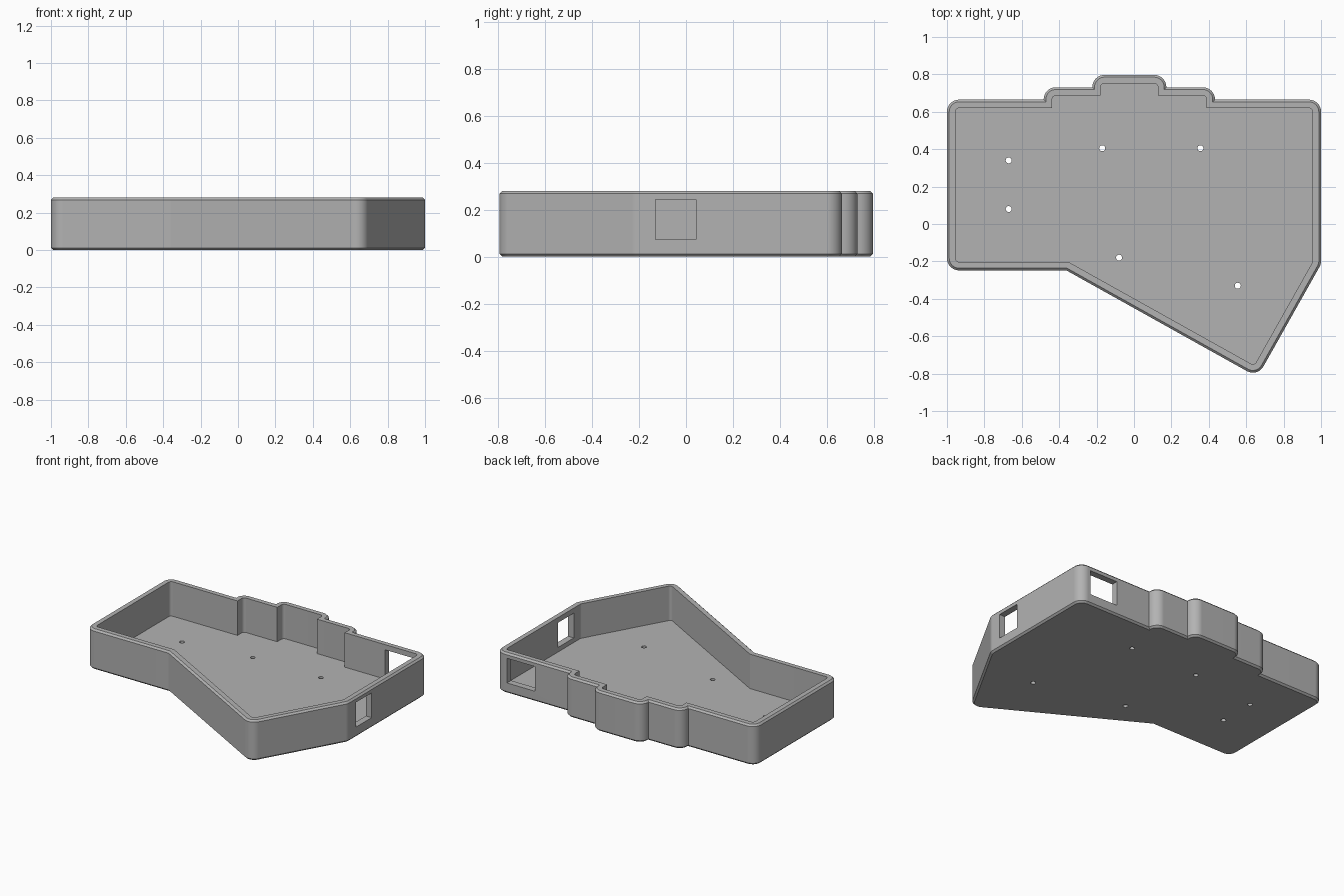
import bpy, bmesh, math
from mathutils import Vector

if "Cube" in bpy.data.objects:
    bpy.data.objects.remove(bpy.data.objects["Cube"], do_unlink=True)

WALL, CHAMFER, HEIGHT, FLOOR, RADIUS = 0.045, 0.012, 0.28, 0.04, 0.02

grey = bpy.data.materials.new("plain grey")
grey.use_nodes = True
colour = (0.45, 0.45, 0.45, 1)
grey.diffuse_color = colour
grey.node_tree.nodes["Principled BSDF"].inputs["Base Color"].default_value = colour

# Inside outline of the tray, counter-clockwise
outline = [Vector(p) for p in [
    (-0.955, -0.203), (-0.35, -0.203), (0.643, -0.757), (0.955, -0.203),
    (0.955, 0.62), (0.388, 0.62), (0.388, 0.686), (0.128, 0.686),
    (0.128, 0.752), (-0.178, 0.752), (-0.178, 0.686), (-0.438, 0.686),
    (-0.438, 0.62), (-0.955, 0.62)]]


def ring(grow, steps=8):
    """Outline pushed outwards: convex corners are arcs, concave ones are mitred."""
    pts = []
    for i, p in enumerate(outline):
        a = (p - outline[i - 1]).normalized()
        b = (outline[(i + 1) % len(outline)] - p).normalized()
        n1, n2 = Vector((a.y, -a.x)), Vector((b.y, -b.x))
        mitre = (n1 + n2) / (1 + n1.dot(n2))
        if a.x * b.y - a.y * b.x < 0:
            pts.append(p + mitre * grow)
            continue
        centre = p - mitre * RADIUS
        start = math.atan2(n1.y, n1.x)
        turn = n1.angle(n2)
        for k in range(steps + 1):
            t = start + turn * k / steps
            pts.append(centre + Vector((math.cos(t), math.sin(t))) * (RADIUS + grow))
    return pts


# Tray shell: rings from the underside, over the rim, down to the floor
levels = [(WALL - CHAMFER, 0), (WALL, CHAMFER), (WALL, HEIGHT - CHAMFER),
          (WALL - CHAMFER, HEIGHT), (0, HEIGHT), (0, FLOOR)]
bm = bmesh.new()
rings = [[bm.verts.new((p.x, p.y, z)) for p in ring(grow)] for grow, z in levels]
for low, high in zip(rings, rings[1:]):
    for i in range(len(low)):
        j = (i + 1) % len(low)
        bm.faces.new((low[i], low[j], high[j], high[i]))
bm.faces.new(rings[0][::-1])
bm.faces.new(rings[-1])
mesh = bpy.data.meshes.new("tray")
bm.to_mesh(mesh)
bm.free()
mesh.materials.append(grey)
tray = bpy.data.objects.new("tray", mesh)
bpy.context.collection.objects.link(tray)

# Cutters: side port, back port and six screw holes
bpy.ops.mesh.primitive_cube_add(size=1, location=(0.97, -0.043, 0.158))
side_port = bpy.context.object
side_port.scale = (0.2, 0.172, 0.172)
bpy.ops.mesh.primitive_cube_add(size=1, location=(0.807, 0.64, 0.158))
back_port = bpy.context.object
back_port.scale = (0.215, 0.2, 0.172)
cutters = [side_port, back_port]
for x, y in [(-0.67, 0.34), (-0.67, 0.08), (-0.17, 0.405),
             (0.355, 0.405), (-0.08, -0.18), (0.555, -0.33)]:
    bpy.ops.mesh.primitive_cylinder_add(vertices=24, radius=0.016, depth=0.2, location=(x, y, 0))
    cutters.append(bpy.context.object)

bpy.ops.object.select_all(action='DESELECT')
bpy.context.view_layer.objects.active = tray
tray.select_set(True)
for cutter in cutters:
    cutter.hide_render = True
    mod = tray.modifiers.new("cut", 'BOOLEAN')
    mod.operation, mod.solver, mod.object = 'DIFFERENCE', 'EXACT', cutter
    bpy.ops.object.modifier_apply(modifier=mod.name)
    bpy.data.objects.remove(cutter, do_unlink=True)

# Smooth corners, crisp edges, flat walls
bpy.ops.object.shade_smooth_by_angle(angle=math.radians(25))
weighted = tray.modifiers.new("flat walls", 'WEIGHTED_NORMAL')
weighted.keep_sharp = True
